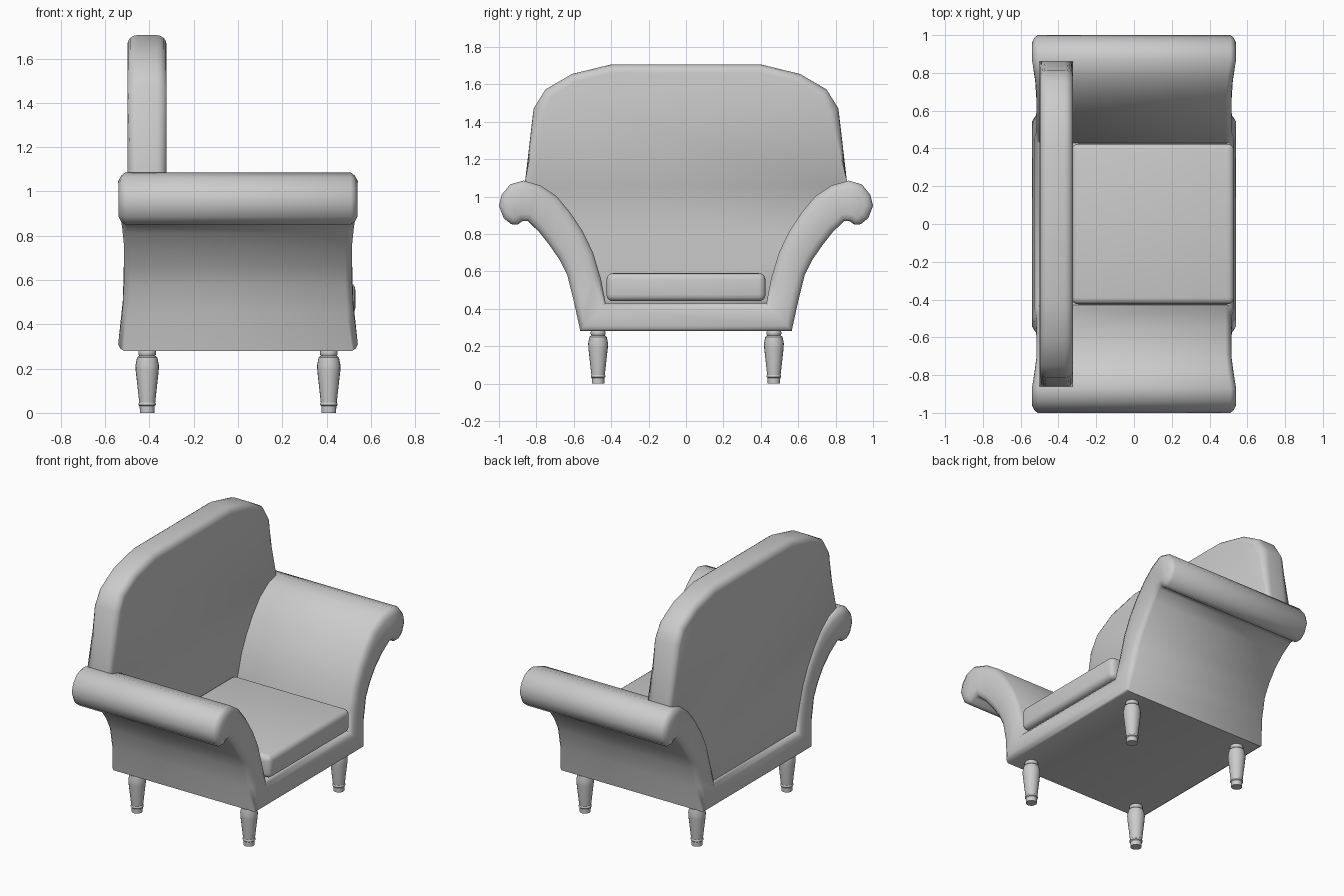
import bpy, bmesh, math

if "Cube" in bpy.data.objects:
    bpy.data.objects.remove(bpy.data.objects["Cube"])

def clamp(v):
    return max(0.0, min(1.0, v))

def finish(bm, name, angle=35):
    bmesh.ops.recalc_face_normals(bm, faces=bm.faces[:])
    me = bpy.data.meshes.new(name)
    bm.to_mesh(me)
    bm.free()
    ob = bpy.data.objects.new(name, me)
    bpy.context.collection.objects.link(ob)
    bpy.ops.object.select_all(action='DESELECT')
    ob.select_set(True)
    bpy.context.view_layer.objects.active = ob
    bpy.ops.object.shade_smooth_by_angle(angle=math.radians(angle))
    return ob

# Base and scroll arms: paired inner / outer points of one arm (y, z)
inner = [(.43, .43), (.455, .56), (.497, .70), (.55, .81), (.615, .91), (.69, 1.0),
         (.78, 1.06), (.87, 1.085), (.94, 1.065), (.985, 1.01), (1.0, .95)]
outer = [(.565, .28), (.602, .45), (.635, .58), (.675, .66), (.73, .74), (.785, .81),
         (.845, .868), (.875, .868), (.90, .85), (.935, .852), (.975, .885)]

def mirrored(pts):
    return [(-y, z) for y, z in reversed(pts)] + pts

def edge_x(y, z):
    return .485 + .03 * clamp((.5 - z) / .22) + .025 * clamp((abs(y) - .72) / .15)

bm = bmesh.new()
top, under = mirrored(inner), mirrored(outer)
rows = {}
for s in (-1, 1):
    rows[s] = [[bm.verts.new((s * edge_x(y, z), y, z)) for y, z in line]
               for line in (top, under)]
caps = {-1: [], 1: []}
n = len(top)
for i in range(n - 1):
    for s in (-1, 1):
        a, b = rows[s]
        caps[s].append(bm.faces.new((a[i], a[i + 1], b[i + 1], b[i])))
    for k in (0, 1):
        f, r = rows[1][k], rows[-1][k]
        bm.faces.new((f[i], f[i + 1], r[i + 1], r[i]))
for i in (0, n - 1):
    bm.faces.new((rows[1][0][i], rows[1][1][i], rows[-1][1][i], rows[-1][0][i]))
bmesh.ops.recalc_face_normals(bm, faces=bm.faces[:])
# Padded ends
for s in (-1, 1):
    for width, push in ((.014, .018), (.025, .012)):
        bmesh.ops.inset_region(bm, faces=caps[s], thickness=width, use_even_offset=False)
        for v in {v for f in caps[s] for v in f.verts}:
            v.co.x += s * push
finish(bm, "base_and_arms", 40)

# Backrest: rounded slab whose lower part tucks into the arms
half = [(.48, .40), (.50, .54), (.545, .68), (.60, .79), (.67, .89), (.75, .97),
        (.865, 1.02), (.86, 1.085), (.815, 1.47), (.752, 1.572), (.61, 1.655), (.40, 1.706)]
outline = half + [(-y, z) for y, z in reversed(half)]
bm = bmesh.new()
back = [bm.verts.new((-.5, y, z)) for y, z in outline]
front = [bm.verts.new((-.322, y, z)) for y, z in outline]
rims = [bm.faces.new(back), bm.faces.new(front)]
m = len(outline)
for i in range(m):
    j = (i + 1) % m
    bm.faces.new((back[i], back[j], front[j], front[i]))
edges = list({e for f in rims for e in f.edges})
bmesh.ops.bevel(bm, geom=edges, offset=.045, segments=4, profile=.5, affect='EDGES')
finish(bm, "backrest", 40)

# Seat cushion
bm = bmesh.new()
bmesh.ops.create_cube(bm, size=1)
for v in bm.verts:
    v.co = (.1 + v.co.x * .86, v.co.y * .85, .515 + v.co.z * .15)
bmesh.ops.bevel(bm, geom=bm.edges[:], offset=.035, segments=4, profile=.5, affect='EDGES')
finish(bm, "seat_cushion", 40)

# Turned legs
leg = [(0, 0), (.033, 0), (.034, .03), (.039, .035), (.039, .042), (.036, .047), (.052, .19),
       (.053, .215), (.046, .25), (.036, .258), (.040, .265), (.040, .275), (.036, .285), (0, .29)]
for sx, fb in ((1, "front"), (-1, "back")):
    for sy, lr in ((1, "right"), (-1, "left")):
        bm = bmesh.new()
        vs = [bm.verts.new((r, 0, z)) for r, z in leg]
        es = [bm.edges.new(p) for p in zip(vs, vs[1:])]
        bmesh.ops.spin(bm, geom=vs + es, cent=(0, 0, 0), axis=(0, 0, 1),
                       angle=math.tau, steps=20)
        bmesh.ops.remove_doubles(bm, verts=bm.verts[:], dist=1e-4)
        ob = finish(bm, f"{fb}_{lr}_leg")
        ob.location = (sx * .41, sy * .47, 0)
